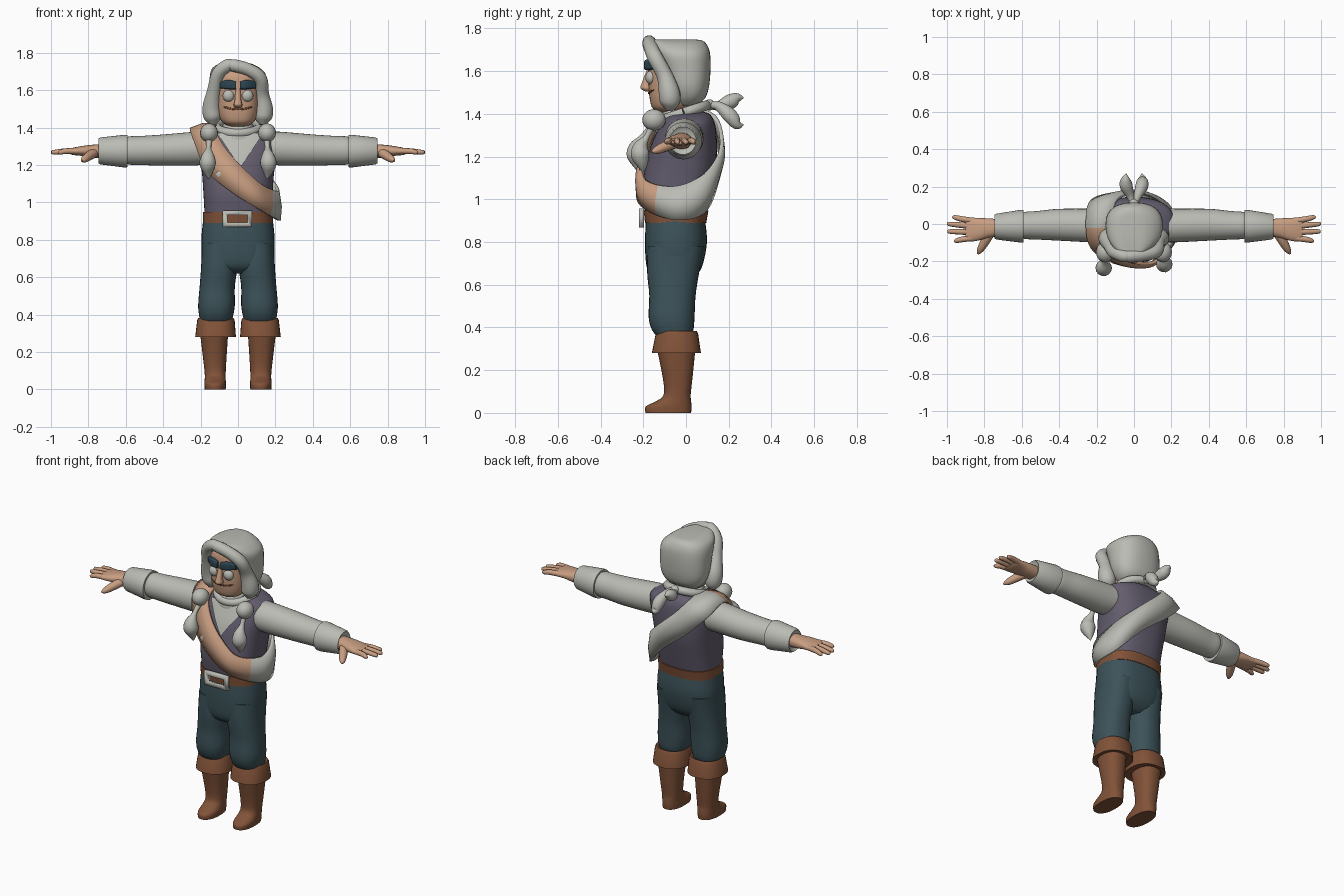
import bpy, bmesh, math
from mathutils import Vector


def material(name, r, g, b):
    m = bpy.data.materials.new(name)
    m.diffuse_color = (r, g, b, 1)
    return m


GREY = material("light_grey", 0.50, 0.50, 0.46)
SKIN = material("tan", 0.58, 0.34, 0.22)
PURPLE = material("vest_purple", 0.125, 0.108, 0.155)
BROWN = material("leather_brown", 0.22, 0.085, 0.04)
TEAL = material("trouser_teal", 0.045, 0.085, 0.10)
BROW = material("brow_blue", 0.025, 0.06, 0.085)


def make(name, verts, faces, *mats):
    me = bpy.data.meshes.new(name)
    me.from_pydata([tuple(v) for v in verts], [], faces)
    bm = bmesh.new()
    bm.from_mesh(me)
    bmesh.ops.recalc_face_normals(bm, faces=bm.faces)
    bm.to_mesh(me)
    bm.free()
    for m in mats:
        me.materials.append(m)
    ob = bpy.data.objects.new(name, me)
    bpy.context.collection.objects.link(ob)
    return ob


def smooth(rows, n, closed=False):
    """Catmull-Rom resampling of rows of numbers."""
    m, out = len(rows), []
    get = lambda i: rows[i % m] if closed else rows[max(0, min(m - 1, i))]
    for i in range(m if closed else m - 1):
        for k in range(n):
            t = k / n
            out.append(tuple(0.5 * (2 * b + (c - a) * t + (2 * a - 5 * b + 4 * c - d) * t * t
                                    + (3 * b - a - 3 * c + d) * t ** 3)
                             for a, b, c, d in zip(get(i - 1), get(i), get(i + 1), get(i + 2))))
    if not closed:
        out.append(rows[-1])
    return out


def skin_rings(name, rings, mat):
    n = len(rings[0])
    faces = [(i * n + j, i * n + (j + 1) % n, (i + 1) * n + (j + 1) % n, (i + 1) * n + j)
             for i in range(len(rings) - 1) for j in range(n)]
    faces += [tuple(range(n)), tuple(range((len(rings) - 1) * n, len(rings) * n))]
    return make(name, [p for r in rings for p in r], faces, mat)


def loft(name, rows, mat, axis="z", s=1, n=4, e=2.3, sides=32):
    """Rows: position, centre, half width, low and high edge. s mirrors in x."""
    rings = []
    for t, c, r, lo, hi in smooth(rows, n):
        ring = []
        for k in range(sides):
            a = 2 * math.pi * k / sides
            u = c + r * math.copysign(abs(math.cos(a)) ** (2 / e), math.cos(a))
            v = (lo + hi) / 2 + (hi - lo) / 2 * math.copysign(abs(math.sin(a)) ** (2 / e), math.sin(a))
            ring.append((s * u, v, t) if axis == "z" else (s * t, u, v))
        rings.append(ring)
    return skin_rings(name, rings, mat)


def tube(name, pts, mat, s=1, n=4, sides=14):
    """Points: x, y, z, radius."""
    rows = smooth(pts, n)
    P = [Vector((s * p[0], p[1], p[2])) for p in rows]
    u, rings = None, []
    for i, p in enumerate(P):
        t = (P[min(i + 1, len(P) - 1)] - P[max(i - 1, 0)]).normalized()
        u = t.orthogonal() if u is None else u - t * u.dot(t)
        u.normalize()
        w, r = t.cross(u), max(rows[i][3], 0.001)
        rings.append([p + r * (u * math.cos(2 * math.pi * k / sides) + w * math.sin(2 * math.pi * k / sides))
                      for k in range(sides)])
    return skin_rings(name, rings, mat)


def ball(name, c, r, mat):
    bm = bmesh.new()
    bmesh.ops.create_uvsphere(bm, u_segments=20, v_segments=12, radius=1)
    vs = [Vector((v.co.x * r[0] + c[0], v.co.y * r[1] + c[1], v.co.z * r[2] + c[2])) for v in bm.verts]
    fs = [tuple(v.index for v in f.verts) for f in bm.faces]
    bm.free()
    return make(name, vs, fs, mat)


def front_y(rows, x, z, e):
    """Front surface of a vertical loft at x, z."""
    rows = smooth(rows, 4)
    a, b = next(((p, q) for p, q in zip(rows, rows[1:]) if p[0] <= z <= q[0]), (rows[-2], rows[-1]))
    f = (z - a[0]) / (b[0] - a[0])
    _, c, r, lo, hi = [p + (q - p) * f for p, q in zip(a, b)]
    return (lo + hi) / 2 - (hi - lo) / 2 * max(0, 1 - abs((x - c) / r) ** e) ** (1 / e)


# torso, shirt front, belt
TORSO = [(0.90, 0, 0.18, -0.185, 0.085), (0.96, 0, 0.18, -0.195, 0.10), (1.05, 0, 0.185, -0.205, 0.12),
         (1.15, 0, 0.192, -0.19, 0.14), (1.25, 0, 0.205, -0.165, 0.145), (1.33, 0, 0.215, -0.13, 0.14),
         (1.37, 0, 0.20, -0.11, 0.13), (1.40, 0, 0.13, -0.09, 0.11), (1.41, 0, 0.07, -0.06, 0.08)]
loft("vest", TORSO, PURPLE, e=2.5, sides=48)
N = 12
vs = []
for i in range(N + 1):
    z = 1.19 + 0.18 * i / N
    for j in range(N + 1):
        x = 0.012 + (2 * j / N - 1) * (0.004 + 0.12 * i / N)
        vs.append((x, front_y(TORSO, x, z, 2.5) - 0.008, z))
make("shirt_front", vs, [(i * (N + 1) + j, i * (N + 1) + j + 1, (i + 1) * (N + 1) + j + 1, (i + 1) * (N + 1) + j)
                         for i in range(N) for j in range(N)], GREY)
loft("belt", [(0.89, 0, 0.187, -0.192, 0.095), (0.948, 0, 0.187, -0.198, 0.105)], BROWN, n=1, e=2.5, sides=48)
rect = lambda w, h: [(-0.003 + a * w, -0.208, 0.912 + b * h) for a, b in ((-1, -1), (1, -1), (1, 1), (-1, 1))]
buckle = make("belt_buckle", rect(0.079, 0.044) + rect(0.054, 0.02),
              [(k, (k + 1) % 4, 4 + (k + 1) % 4, 4 + k) for k in range(4)], GREY)
sol = buckle.modifiers.new("thickness", "SOLIDIFY")
sol.thickness, sol.offset = 0.022, 0

# diagonal strap: upper edge and lower edge keys round the body
STRAP = [(-0.11, 0.0, 1.42, -0.255, 0.0, 1.39), (-0.115, -0.125, 1.375, -0.235, -0.11, 1.33),
         (-0.06, -0.185, 1.28, -0.165, -0.175, 1.17), (0.03, -0.21, 1.18, -0.04, -0.22, 1.06),
         (0.13, -0.19, 1.09, 0.10, -0.205, 0.97), (0.21, -0.05, 1.06, 0.215, -0.06, 0.905),
         (0.18, 0.085, 1.12, 0.185, 0.08, 0.935), (0.08, 0.16, 1.22, 0.05, 0.145, 1.08),
         (-0.04, 0.16, 1.33, -0.10, 0.16, 1.20), (-0.10, 0.115, 1.40, -0.23, 0.12, 1.33)]
vs = []
for row in smooth(STRAP, 6, True):
    up, low = Vector(row[:3]), Vector(row[3:])
    mid = (up + low) / 2
    vs += [up, mid + (mid - Vector((0, -0.02, 1.13))).normalized() * 0.012, low]
M = len(vs) // 3
strap = make("chest_strap", vs, [(3 * i + j, 3 * i + j + 1, 3 * ((i + 1) % M) + j + 1, 3 * ((i + 1) % M) + j)
                                 for i in range(M) for j in range(2)], GREY, SKIN)
for f in strap.data.polygons:
    f.material_index = int(f.center.y < -0.115 + 0.28 * (f.center.z - 1.05))
sol = strap.modifiers.new("thickness", "SOLIDIFY")
sol.thickness, sol.offset = 0.018, 0
ball("strap_charm", (-0.092, -0.207, 1.15), (0.025, 0.008, 0.022), GREY)

# trouser seat
loft("trouser_seat", [(0.62, 0, 0.10, -0.13, 0.02), (0.65, 0, 0.165, -0.17, 0.055), (0.70, 0, 0.19, -0.187, 0.08),
                      (0.80, 0, 0.196, -0.192, 0.098), (0.90, 0, 0.187, -0.188, 0.09)], TEAL, e=2.5)

for s, side in ((-1, "left"), (1, "right")):
    # legs and boots
    loft(side + "_trouser_leg", [(0.35, 0.118, 0.08, -0.13, 0.02), (0.39, 0.117, 0.09, -0.16, 0.035),
         (0.45, 0.115, 0.098, -0.175, 0.04), (0.55, 0.111, 0.094, -0.172, 0.045),
         (0.66, 0.10, 0.097, -0.182, 0.062), (0.78, 0.098, 0.094, -0.18, 0.085)], TEAL, s=s)
    loft(side + "_boot", [(0, 0.122, 0.056, -0.19, 0.024), (0.03, 0.122, 0.058, -0.188, 0.026),
         (0.055, 0.122, 0.056, -0.14, 0.024), (0.085, 0.122, 0.056, -0.105, 0.022),
         (0.16, 0.124, 0.062, -0.108, 0.03), (0.31, 0.128, 0.076, -0.138, 0.045)], BROWN, s=s)
    loft(side + "_boot_cuff", [(0.285, 0.122, 0.08, -0.135, 0.045), (0.28, 0.12, 0.109, -0.16, 0.07),
         (0.37, 0.118, 0.10, -0.142, 0.057), (0.383, 0.118, 0.094, -0.135, 0.05),
         (0.37, 0.118, 0.08, -0.12, 0.035)], BROWN, s=s, n=1)
    # sleeve, sleeve cuff
    loft(side + "_sleeve", [(0.15, -0.005, 0.09, 1.21, 1.375), (0.22, -0.008, 0.09, 1.198, 1.378),
         (0.40, -0.004, 0.085, 1.197, 1.363), (0.52, -0.007, 0.076, 1.2, 1.355),
         (0.585, -0.008, 0.072, 1.203, 1.352), (0.60, -0.01, 0.06, 1.22, 1.335)], GREY, "x", s, e=2)
    loft(side + "_sleeve_cuff", [(0.598, -0.012, 0.06, 1.215, 1.335), (0.592, -0.012, 0.086, 1.188, 1.36),
         (0.61, -0.012, 0.087, 1.187, 1.361), (0.735, -0.014, 0.069, 1.203, 1.347),
         (0.747, -0.014, 0.062, 1.21, 1.34), (0.735, -0.014, 0.048, 1.225, 1.325)], GREY, "x", s, n=1, e=2)
    # hand
    loft(side + "_palm", [(0.72, -0.02, 0.045, 1.235, 1.312), (0.78, -0.022, 0.052, 1.24, 1.308),
         (0.83, -0.028, 0.06, 1.248, 1.302), (0.88, -0.03, 0.064, 1.253, 1.293),
         (0.90, -0.03, 0.055, 1.26, 1.287)], SKIN, "x", s)
    for k, (y0, y1, x1) in enumerate(((0.017, 0.036, 0.972), (-0.013, 0, 1), (-0.044, -0.04, 0.998),
                                      (-0.075, -0.09, 0.963))):
        tube(f"{side}_finger_{k + 1}", [(0.86, y0, 1.274, 0.016), (0.92, (y0 + y1) / 2, 1.274, 0.0155),
             (x1 - 0.012, y1, 1.268, 0.012), (x1, y1, 1.267, 0.004)], SKIN, s, n=3, sides=10)
    tube(side + "_thumb", [(0.77, -0.05, 1.265, 0.026), (0.80, -0.10, 1.246, 0.024),
         (0.822, -0.138, 1.23, 0.018), (0.835, -0.16, 1.222, 0.005)], SKIN, s, n=3)
    # eye and brow
    ball(side + "_eye", (s * 0.05, -0.165, 1.57), (0.032, 0.025, 0.032), GREY)
    loft(side + "_brow", [(0.01, -0.178, 0.018, 1.605, 1.645), (0.05, -0.172, 0.022, 1.605, 1.655),
                          (0.095, -0.142, 0.02, 1.61, 1.645)], BROW, "x", s, e=4)
    # braid: bead, cord, tail
    f = -0.02 if s < 0 else 0
    ball(side + "_braid_bead", (s * 0.155, -0.15, 1.372), (0.048, 0.055, 0.05), GREY)
    tube(side + "_braid_tail", [(s * 0.155 * s, -0.16, 1.34, 0.018), (0.157, -0.185 + f, 1.29, 0.014),
         (0.16, -0.21 + f, 1.25, 0.034), (0.162, -0.215 + f, 1.21, 0.044), (0.16, -0.205 + f, 1.165, 0.028),
         (0.155, -0.20 + f, 1.125, 0.003)], GREY, s)
    # kerchief end at the back
    tip = 1.475 if s < 0 else 1.35
    tube(side + "_kerchief_end", [(0.005, 0.10, 1.44, 0.012), (0.02, 0.15, 1.437, 0.022),
         (0.042, 0.205, (1.437 + tip) / 2, 0.035), (0.045, 0.24, tip, 0.024), (0.043, 0.27, tip, 0.002)], GREY, s)

# head
HEAD = [(1.405, 0, 0.045, -0.12, 0.0), (1.425, 0, 0.08, -0.155, 0.02), (1.46, 0, 0.102, -0.168, 0.05),
        (1.52, 0, 0.113, -0.175, 0.07), (1.60, 0, 0.115, -0.178, 0.08), (1.68, 0, 0.112, -0.175, 0.08),
        (1.73, 0, 0.07, -0.14, 0.04)]
loft("face", HEAD, SKIN, e=2.5)
loft("neck", [(1.34, 0, 0.07, -0.095, 0.06), (1.45, 0, 0.065, -0.09, 0.06)], SKIN, n=1)
loft("nose", [(1.505, 0, 0.012, -0.19, -0.16), (1.52, 0, 0.023, -0.213, -0.16), (1.545, 0, 0.018, -0.207, -0.16),
              (1.61, 0, 0.012, -0.182, -0.16)], SKIN, sides=12)
mouth = []
for k in range(9):
    x = (k / 4 - 1) * 0.08
    z = 1.498 + 2.2 * x * x
    mouth.append((x, front_y(HEAD, x, z, 2.5) - 0.001, z, 0.005 if 0 < k < 8 else 0.002))
tube("mouth", mouth, BROWN, n=2, sides=8)

# collar and kerchief roll
loft("collar", [(1.31, 0, 0.12, -0.135, 0.09), (1.35, 0, 0.103, -0.135, 0.09), (1.385, 0, 0.09, -0.125, 0.085),
                (1.415, 0, 0.08, -0.11, 0.08), (1.42, 0, 0.068, -0.095, 0.07)], GREY)
ROLL = [(0.115 * math.cos(k * math.pi / 8), -0.01 + 0.105 * math.sin(k * math.pi / 8),
         1.405 + 0.035 * math.sin(k * math.pi / 8), 0.024) for k in range(17)]
tube("kerchief_roll", ROLL, GREY, n=2)
ball("kerchief_knot", (0, 0.11, 1.442), (0.028, 0.026, 0.026), GREY)

# hair: back cap and two locks framing the face
loft("hair_cap", [(1.44, 0, 0.09, -0.04, 0.05), (1.475, 0, 0.125, -0.07, 0.09), (1.53, 0, 0.147, -0.09, 0.108),
                  (1.61, 0, 0.152, -0.115, 0.115), (1.68, 0, 0.15, -0.145, 0.113), (1.72, -0.01, 0.125, -0.165, 0.10),
                  (1.742, -0.015, 0.085, -0.175, 0.08), (1.748, -0.015, 0.05, -0.16, 0.05)], GREY, e=2.4)
tube("hair_lock_right", [(-0.06, -0.17, 1.735, 0.02), (-0.03, -0.172, 1.733, 0.033), (0.05, -0.165, 1.712, 0.034),
     (0.118, -0.145, 1.665, 0.036), (0.128, -0.10, 1.58, 0.038), (0.138, -0.078, 1.50, 0.05),
     (0.133, -0.075, 1.45, 0.046), (0.13, -0.08, 1.415, 0.015)], GREY)
tube("hair_lock_left", [(-0.02, -0.17, 1.735, 0.02), (-0.05, -0.172, 1.735, 0.033), (-0.105, -0.15, 1.69, 0.035),
     (-0.128, -0.115, 1.60, 0.037), (-0.14, -0.08, 1.51, 0.05), (-0.135, -0.075, 1.45, 0.046),
     (-0.13, -0.08, 1.415, 0.015)], GREY)

# smooth shading with sharp edges kept
for ob in bpy.data.objects:
    ob.select_set(True)
    bpy.context.view_layer.objects.active = ob
bpy.ops.object.shade_smooth_by_angle(angle=math.radians(45))
